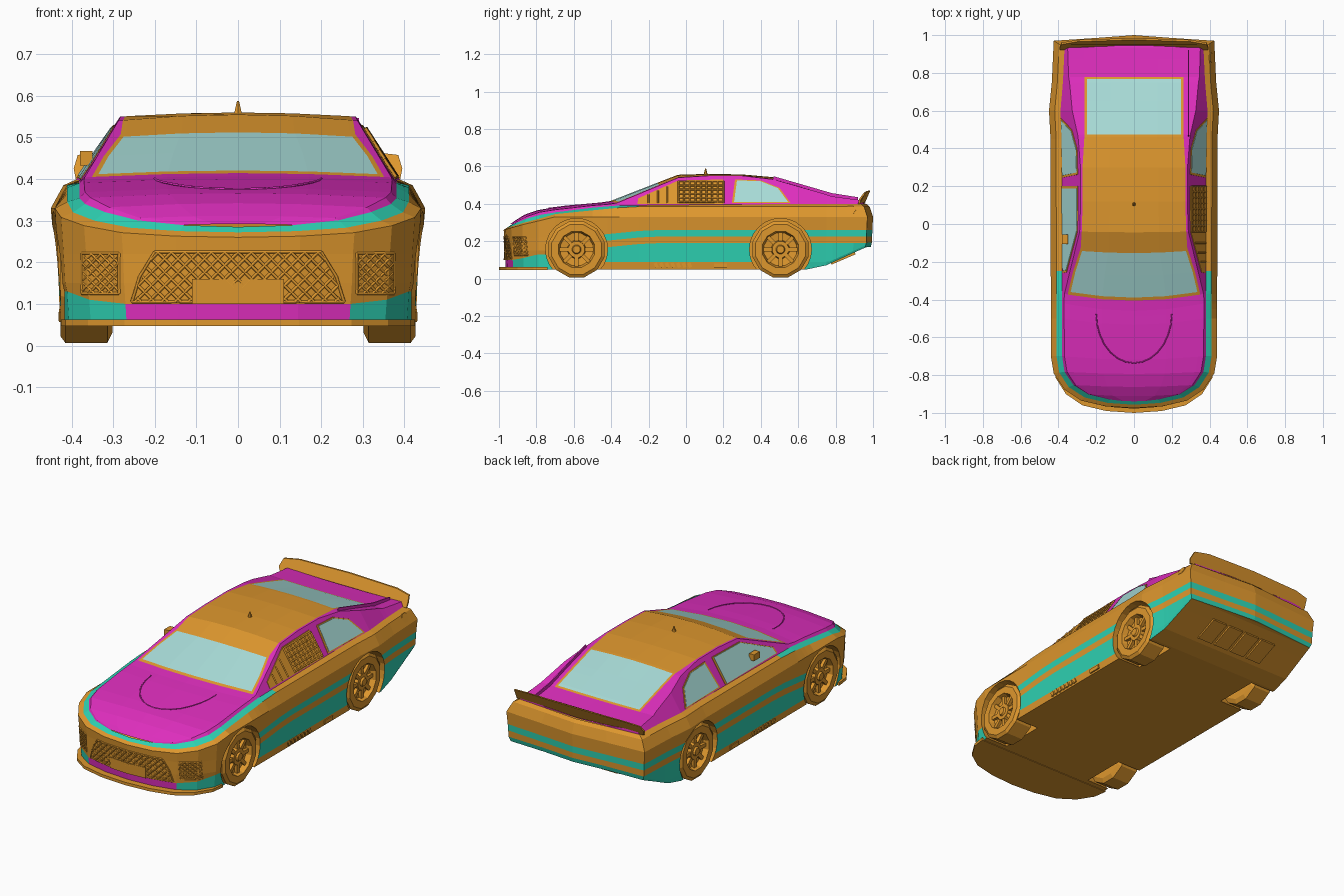
import bpy, bmesh, math
from mathutils import Matrix, Vector

if "Cube" in bpy.data.objects:
    bpy.data.objects.remove(bpy.data.objects["Cube"], do_unlink=True)


def material(name, rgb):
    m = bpy.data.materials.new(name)
    m.use_nodes = True
    m.diffuse_color = (*rgb, 1)
    m.node_tree.nodes["Principled BSDF"].inputs["Base Color"].default_value = (*rgb, 1)
    return m


ORANGE, MAGENTA, TEAL, GLASS = range(4)
paints = [material("orange", (.73, .31, .027)), material("magenta", (.73, .027, .51)),
          material("teal", (.027, .64, .45)), material("pale glass", (.39, .71, .68))]


def lerp(pairs, v):
    if v <= pairs[0][0]:
        return pairs[0][1]
    for (a, p), (b, q) in zip(pairs, pairs[1:]):
        if v <= b:
            return p + (q - p) * (v - a) / (b - a)
    return pairs[-1][1]


def finish(name, bm, paint=None):
    bmesh.ops.recalc_face_normals(bm, faces=bm.faces)
    me = bpy.data.meshes.new(name)
    bm.to_mesh(me)
    bm.free()
    for m in (paints if paint is None else [paints[paint]]):
        me.materials.append(m)
    ob = bpy.data.objects.new(name, me)
    bpy.context.collection.objects.link(ob)
    return ob


def plate(name, pts, push, paint):
    bm = bmesh.new()
    f = bm.faces.new([bm.verts.new(p) for p in pts])
    ext = bmesh.ops.extrude_face_region(bm, geom=[f], use_keep_orig=True)["geom"]
    bmesh.ops.translate(bm, vec=push, verts=[v for v in ext if isinstance(v, bmesh.types.BMVert)])
    return finish(name, bm, paint)


def rods(name, lines, radius, paint):
    cu = bpy.data.curves.new(name, "CURVE")
    cu.dimensions = "3D"
    cu.bevel_depth, cu.bevel_resolution = radius, 0
    for line in lines:
        sp = cu.splines.new("POLY")
        sp.points.add(len(line) - 1)
        for p, co in zip(sp.points, line):
            p.co = (*co, 1)
    cu.materials.append(paints[paint])
    ob = bpy.data.objects.new(name, cu)
    bpy.context.collection.objects.link(ob)


def box(bm, centre, size, turn=Matrix()):
    bmesh.ops.create_cube(bm, size=1, matrix=Matrix.Translation(centre) @ turn @ Matrix.Diagonal((*size, 1)))


# Body profiles along the length
WIDTH = [(-.975, 0), (-.965, .15), (-.935, .28), (-.875, .37), (-.79, .425), (-.7, .44), (.45, .442),
         (.6, .45), (.75, .435), (.97, .425), (.985, .2), (1, 0)]
SHOULDER = [(-.975, .285), (-.9, .315), (-.79, .34), (-.6, .37), (-.38, .39), (0, .395), (.8, .4)]
BAND = [(-.975, .272), (-.875, .3), (-.79, .32), (-.7, .345), (-.5, .365), (-.3, .385)]
SILL = [(-.935, .1), (-.875, .11), (-.79, .13), (-.7, .13), (-.6, .09)]
EDGE = [(-.965, .29), (-.9, .325), (-.79, .355), (-.6, .383), (-.38, .4), (-.04, .54), (.12, .55),
        (.3, .55), (.47, .53), (.785, .44), (.97, .42), (.985, .402)]
CROWN = [(-.965, .292), (-.9, .335), (-.79, .366), (-.6, .392), (-.38, .41), (-.04, .555), (.12, .56),
         (.3, .557), (.47, .542), (.785, .435), (.97, .415), (.985, .403)]
PANE = [(-.37, .35), (-.125, .27), (.3, .262), (.47, .25)]
BOW = [(-.965, -.01), (-.8, -.01), (-.42, -.04), (-.3, -.03), (0, 0), (.97, 0), (.985, .01)]
INSET = [.02, .015, .01, .008, .006, 0, .03, .06, .12]
EXTRA = [-.5, -.45, -.42, -.37, -.355, -.25, -.14, -.125, -.04, .12, .3, .46, .475, .65, .77, .785, .9]
stations = sorted([y for y, _ in WIDTH] + EXTRA)
HALF = .445


def row_heights(y):
    floor = lerp([(.7, .05), (.98, .17)], y)
    drop = lerp([(-.6, -.04), (-.2, 0)], y)
    band, top = lerp(BAND, y), lerp(SHOULDER, y)
    zs = [floor, lerp(SILL, y), .19 + drop, .225 + drop, .26 + drop, min(.33, band - .012), band, top, top - .04]
    return [max(z, floor + .012 * i) if i < 5 else z for i, z in enumerate(zs)]


def tuck(y, k):
    ends = min(1, max(0, (abs(y) - .75) / .2))
    return y - math.copysign(k * .6 * ends, y)


def ring_point(y, row):
    k = INSET[row]
    return Vector((lerp(WIDTH, y) * (1 - k / HALF), tuck(y, k), row_heights(y)[row]))


# Lower body: stacked outlines, striped by row
def lower_colour(row, x, y):
    if row == 0:
        return (MAGENTA if abs(x) < .27 else TEAL) if y < -.7 else TEAL if y > .6 else ORANGE
    if row in (1, 3):
        return TEAL if y > -.5 else ORANGE
    return TEAL if row == 6 and y < -.3 else ORANGE


bm = bmesh.new()
rings = []
for row in range(len(INSET)):
    pts = [ring_point(y, row) for y in stations]
    pts += [Vector((-p.x, p.y, p.z)) for p in pts[-2:0:-1]]
    rings.append([bm.verts.new(p) for p in pts])
n, last = len(rings[0]), len(stations) - 1
for row, (a, b) in enumerate(zip(rings, rings[1:])):
    for i in range(n):
        j = (i + 1) % n
        f = bm.faces.new((a[i], a[j], b[j], b[i]))
        c = f.calc_center_median()
        f.material_index = lower_colour(row, c.x, c.y)
for ring in (rings[0], rings[-1]):
    for i in range(last):
        quad = [ring[i], ring[i + 1], ring[(n - i - 1) % n], ring[(n - i) % n]]
        bm.faces.new(list(dict.fromkeys(quad)))
lower = finish("lower_body", bm)

# Wheel wells
AXLES, HUB = (-.585, .505), .156
bm = bmesh.new()
for y in AXLES:
    for s in (-1, 1):
        bmesh.ops.create_cone(bm, cap_ends=True, segments=24, radius1=.166, radius2=.166, depth=.3,
                              matrix=Matrix.Translation((s * .43, y, HUB)) @ Matrix.Rotation(math.pi / 2, 4, "Y"))
cutter = finish("wheel_well_cutter", bm, ORANGE)
cutter.hide_render = True
mod = lower.modifiers.new("wells", "BOOLEAN")
mod.object, mod.operation, mod.solver = cutter, "DIFFERENCE", "EXACT"
bpy.context.view_layer.objects.active = lower
bpy.ops.object.modifier_apply(modifier="wells")
bpy.data.objects.remove(cutter, do_unlink=True)


# Upper body: hood, glass, roof and deck in one skin
def edge_x(y):
    return ring_point(y, 7).x - .004 - (lerp(EDGE, y) - lerp(SHOULDER, y)) * .62


def top_point(x, y):
    e, round_off = lerp(EDGE, y), 1 - (x / edge_x(y)) ** 2
    return Vector((x, tuck(y, INSET[7]) + lerp(BOW, y) * round_off, e + (lerp(CROWN, y) - e) * round_off))


bm = bmesh.new()
grid = []
for y in stations[1:-1]:
    xe = edge_x(y)
    pane = min(lerp(PANE, y), .92 * xe)
    half = [ring_point(y, 7)] + [top_point(x, y) for x in (xe, min(pane + .012, .97 * xe), pane, pane / 2)]
    full = half + [top_point(0, y)] + [Vector((-p.x, p.y, p.z)) for p in half[::-1]]
    grid.append([bm.verts.new(p) for p in full])
for i, (a, b) in enumerate(zip(grid, grid[1:])):
    mid = (stations[i + 1] + stations[i + 2]) / 2
    glazed = -.355 < mid < -.14 or .475 < mid < .77
    for j in range(len(a) - 1):
        col = min(j, len(a) - 2 - j)
        f = bm.faces.new((a[j], a[j + 1], b[j + 1], b[j]))
        cabin = col >= 2 and -.37 < mid < .785
        f.material_index = (GLASS if glazed and col > 2 else ORANGE) if cabin else MAGENTA
finish("upper_body", bm)


# Side windows, window net and frames
def side_point(s, y, z, lift):
    lo, hi = lerp(SHOULDER, y), lerp(EDGE, y)
    xs = ring_point(y, 7).x
    return Vector((s * (xs - (z - lo) / (hi - lo) * (xs - edge_x(y)) + lift), y, z))


def side_plate(name, s, poly, lift, paint):
    plate(name, [side_point(s, y, z, lift) for y, z in poly], (s * .003, 0, 0), paint)


def shrink(poly, f=.92):
    cy, cz = (sum(c) / len(poly) for c in zip(*poly))
    return [(cy + (y - cy) * f, cz + (z - cz) * f) for y, z in poly]


FRONT = [(-.26, .4), (-.255, .43), (-.04, .525), (.2, .53), (.2, .4)]
REAR = [(.245, .403), (.262, .53), (.4, .525), (.5, .485), (.56, .403)]
for s, side in ((1, "left"), (-1, "right")):
    side_plate(side + "_front_window_frame", s, FRONT, .001, ORANGE)
    side_plate(side + "_rear_window_frame", s, REAR, .001, ORANGE)
    side_plate(side + "_rear_window", s, shrink(REAR), .003, GLASS)
side_plate("right_front_window", -1, shrink(FRONT, .95), .003, GLASS)
net = [[side_point(1, -.04 + .03 * i, z, .006) for z in (.405, .522)] for i in range(9)]
net += [[side_point(1, y, .41 + .022 * i, .006) for y in (-.04, .2)] for i in range(6)]
net += [[side_point(1, y, .405, .006), side_point(1, y, .44 + (y + .22) * .42, .006)] for y in (-.2, -.15, -.1)]
rods("window_net", net, .005, ORANGE)
bm = bmesh.new()
box(bm, (-.365, -.08, .45), (.03, .05, .035))
finish("right_mirror", bm, ORANGE)


# Nose grilles, number-free centre panel and splitter
def nose(x, z, lift=.002):
    k = lerp([(.05, .02), (.26, .006)], z)
    y = lerp([(w, v) for v, w in WIDTH[:6]], abs(x) / (1 - k / HALF))
    return (x, tuck(y, k) - lift, z)


def grille(name, low, high, z0, z1, step):
    lines = [[nose(e(z), z) for z in (z0, (z0 + z1) / 2, z1)] for e in (low, high)]
    lines += [[nose(low(z) + (high(z) - low(z)) * t / 8, z) for t in range(9)] for z in (z0, z1)]
    for lean in (-1, 1):
        for i in range(-30, 30):
            run = [(i * step + lean * (z0 + (z1 - z0) * t / 12), z0 + (z1 - z0) * t / 12) for t in range(13)]
            run = [nose(x, z) for x, z in run if low(z) < x < high(z)]
            if len(run) > 1:
                lines.append(run)
    rods(name, lines, .004, ORANGE)


def main_edge(z):
    return lerp([(.105, .255), (.16, .24), (.225, .2)], z)


grille("main_grille", lambda z: -main_edge(z), main_edge, .105, .225, .032)
grille("left_grille", lambda z: .285, lambda z: .375, .125, .222, .022)
grille("right_grille", lambda z: -.375, lambda z: -.285, .125, .222, .022)
plate("front_panel", [nose(x, z, .006) for x, z in ((-.11, .1), (0, .1), (.11, .1), (.11, .16), (0, .16), (-.11, .16))],
      (0, -.004, 0), ORANGE)
lip = [(w * .975, y - .025) for y, w in WIDTH[:5]] + [(.425, -.74)]
plate("splitter", [(x, y, .047) for x, y in lip + [(-x, y) for x, y in lip[:0:-1]]], (0, 0, .016), ORANGE)
rods("hood_ridge", [[top_point(.2 * math.cos(a), -.45 - .27 * math.sin(a))
                     for a in (math.pi * t / 14 for t in range(15))]], .003, MAGENTA)

# Rear spoiler, roof fin, aerial, fuel cap, underside vents and sill trim
arc = [(.395, .925, .425), (.385, .95, .458), (.3, .965, .468), (0, .975, .47)]
foot = [(0, .945, .4), (.39, .92, .4)]
plate("spoiler", arc + [(-x, y, z) for x, y, z in arc[-2::-1]] + [(-.39, .92, .4), foot[0], foot[1]],
      (0, .01, 0), ORANGE)
plate("roof_fin", [(.285, y, z) for y, z in ((.46, .52), (.47, .547), (.78, .457), (.92, .435), (.92, .4), (.78, .41))],
      (.006, 0, 0), MAGENTA)
bm = bmesh.new()
bmesh.ops.create_cone(bm, cap_ends=True, segments=6, radius1=.012, radius2=.003, depth=.035,
                      matrix=Matrix.Translation((0, .105, .57)))
finish("aerial", bm, ORANGE)
bm = bmesh.new()
bmesh.ops.create_cone(bm, cap_ends=True, segments=6, radius1=.028, radius2=.028, depth=.012,
                      matrix=Matrix.Translation((.407, .88, .365)) @ Matrix.Rotation(math.radians(65), 4, "Y"))
finish("fuel_cap", bm, ORANGE)
bm = bmesh.new()
for i in range(4):
    box(bm, (-.165 + .11 * i, .84, .108), (.09, .14, .012), Matrix.Rotation(math.atan2(.12, .28), 4, "X"))
finish("underside_vents", bm, ORANGE)
bm = bmesh.new()
for s in (-1, 1):
    for i in range(7):
        box(bm, (s * .424, -.16 + .03 * i, .072), (.012, .018, .026), Matrix.Rotation(.4, 4, "X"))
    box(bm, (s * .424, .185, .07), (.014, .07, .022))
finish("sill_trim", bm, ORANGE)

# Wheels: twelve-sided tyre and rim, with hub and spokes
TYRE = [(0, .13), (.012, .155), (.113, .155), (.125, .138), (.125, .1), (.095, .09), (.09, .05), (.112, .045),
        (.112, .025), (.122, .02)]
SIDES = 12
for y, end in zip(AXLES, ("front", "rear")):
    for s, side in ((1, "left"), (-1, "right")):
        bm = bmesh.new()
        hoops = [[bm.verts.new((s * (.302 + o), y + r * math.sin(a), HUB + r * math.cos(a)))
                  for a in (math.tau * (i + .5) / SIDES for i in range(SIDES))] for o, r in TYRE]
        for a, b in zip(hoops, hoops[1:]):
            for i in range(SIDES):
                j = (i + 1) % SIDES
                bm.faces.new((a[i], a[j], b[j], b[i]))
        bm.faces.new(hoops[0])
        bm.faces.new(hoops[-1])
        for i in range(8):
            a = math.tau * i / 8
            box(bm, (s * .402, y + .07 * math.sin(a), HUB + .07 * math.cos(a)), (.018, .02, .055),
                Matrix.Rotation(-a, 4, "X"))
        finish(f"{end}_{side}_wheel", bm, ORANGE)
